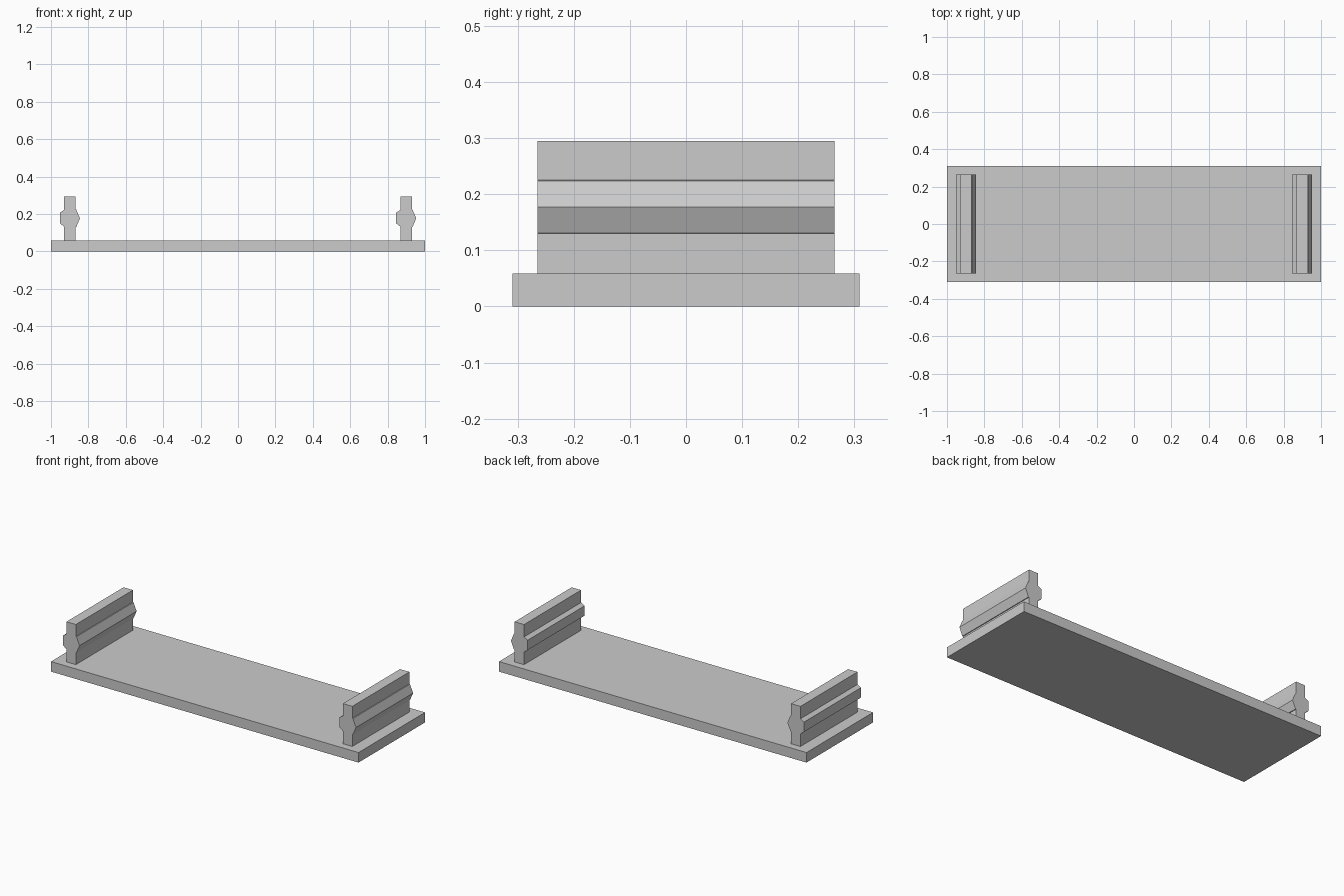
import bpy
import bmesh

if "Cube" in bpy.data.objects:
    bpy.data.objects.remove(bpy.data.objects["Cube"])

grey = bpy.data.materials.new("light grey")
grey.diffuse_color = (0.6, 0.6, 0.6, 1.0)
grey.use_nodes = True
grey.node_tree.nodes["Principled BSDF"].inputs["Base Color"].default_value = grey.diffuse_color


def extrude_profile(name, points, x, half_depth):
    """Closed XZ outline, extruded along y and centred on y = 0."""
    bm = bmesh.new()
    face = bm.faces.new([bm.verts.new((x + px, -half_depth, pz)) for px, pz in points])
    result = bmesh.ops.extrude_face_region(bm, geom=[face])
    verts = [g for g in result["geom"] if isinstance(g, bmesh.types.BMVert)]
    bmesh.ops.translate(bm, verts=verts, vec=(0, 2 * half_depth, 0))
    bmesh.ops.recalc_face_normals(bm, faces=bm.faces[:])
    mesh = bpy.data.meshes.new(name)
    bm.to_mesh(mesh)
    bm.free()
    mesh.materials.append(grey)
    obj = bpy.data.objects.new(name, mesh)
    bpy.context.collection.objects.link(obj)
    return obj


BASE_TOP = 0.059

# Flat base board
extrude_profile("base_board", [(-1, 0), (1, 0), (1, BASE_TOP), (-1, BASE_TOP)], 0, 0.309)

# Upright rail: blunt ridge on the left, pointed ridge on the right
rail = [
    (-0.031, BASE_TOP), (0.030, BASE_TOP),
    (0.030, 0.130), (0.034, 0.131), (0.054, 0.177), (0.034, 0.224), (0.030, 0.225),
    (0.030, 0.295), (-0.031, 0.295),
    (-0.031, 0.222), (-0.053, 0.208), (-0.053, 0.150), (-0.031, 0.133),
]
for name, x in (("left_rail", -0.899), ("right_rail", 0.899)):
    extrude_profile(name, rail, x, 0.265)
